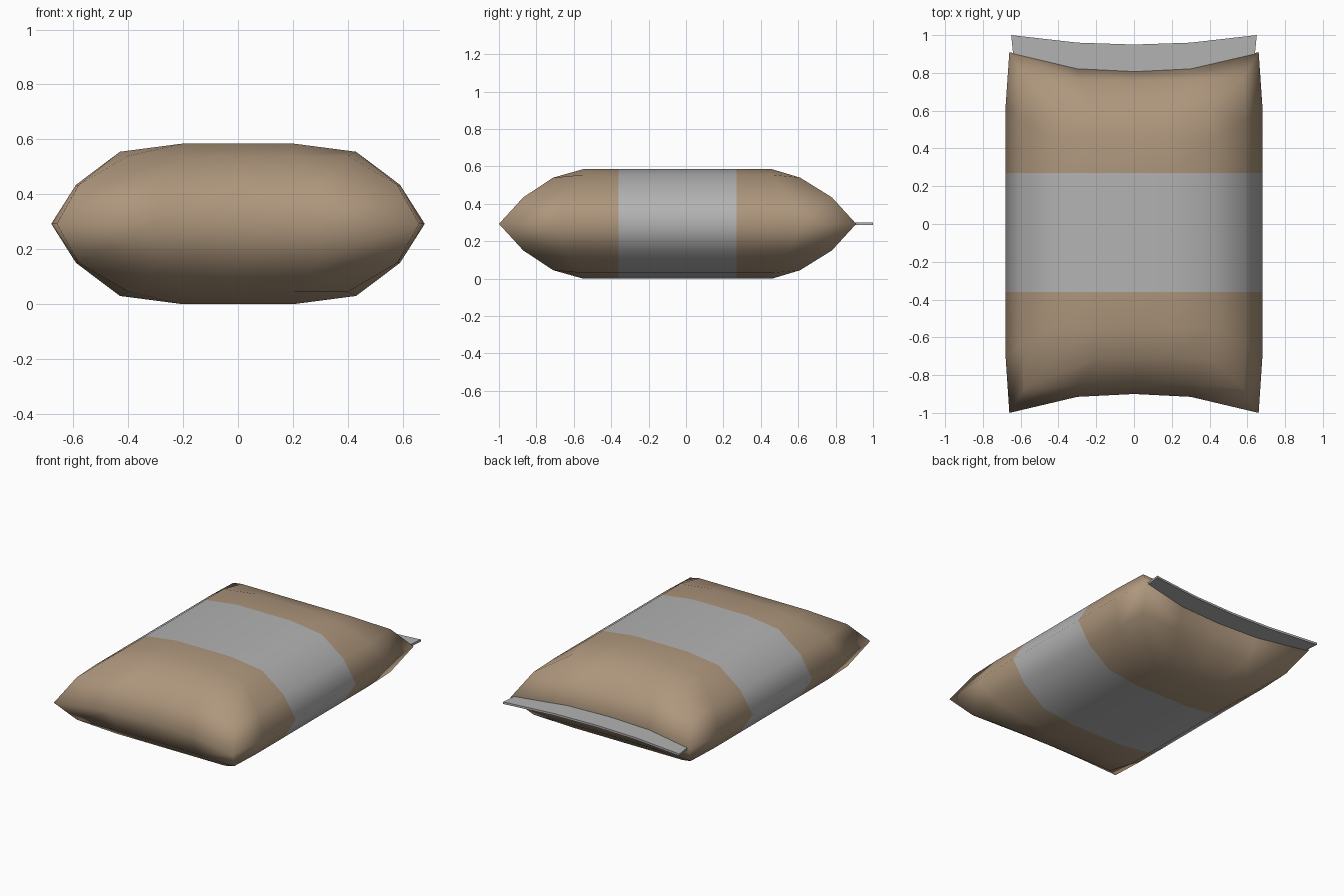
import bpy, bmesh

if "Cube" in bpy.data.objects:
    bpy.data.objects.remove(bpy.data.objects["Cube"])


def material(name, rgb):
    m = bpy.data.materials.new(name)
    m.diffuse_color = (*rgb, 1)
    m.use_nodes = True
    m.node_tree.nodes["Principled BSDF"].inputs["Base Color"].default_value = m.diffuse_color
    return m


brown = material("sack brown", (0.42, 0.305, 0.202))
gray = material("label gray", (0.45, 0.45, 0.45))


def make_object(name, bm, mats):
    bmesh.ops.recalc_face_normals(bm, faces=bm.faces[:])
    me = bpy.data.meshes.new(name)
    bm.to_mesh(me)
    bm.free()
    for m in mats:
        me.materials.append(m)
    ob = bpy.data.objects.new(name, me)
    bpy.context.collection.objects.link(ob)
    bpy.context.view_layer.objects.active = ob
    ob.select_set(True)
    return ob


# Sack: surface of a 4 x 5 x 4 block, shaped ring by ring away from the seam
NX, NY, NZ = 4, 5, 4
MID = 0.2925
ROWS = [[-1, -.70, -.36, .27, .62, .91],      # seam ring
        [-.87, -.64, -.36, .27, .55, .78],    # shoulder ring
        [-.71, -.55, -.36, .27, .46, .61]]    # top and bottom panel
SIDE_X = [(.66, .68), (.58, .59), (.40, .43)]  # at the ends, along the middle
INNER_X = [.30, .29, .20]
PULL = [(0, .085, .10), (0, .015, .02), (0, 0, 0)]  # ends curve inward


def sack_point(i, j, k):
    ring = abs(k - 2)
    end = j in (0, NY)
    col = 2 - abs(i - 2)
    x = (SIDE_X[ring][0 if end else 1], INNER_X[ring], 0)[col]
    x *= 1 if i > 2 else -1
    y = ROWS[ring][j]
    if end:
        y += PULL[ring][col] * (1 if j == 0 else -1)
    if ring < 2:
        h = (0, .142)[ring]
    else:
        h = .2475 if end else (.2625 if col == 0 else .2925)
    return x, y, MID + (h if k > 2 else -h)


bm = bmesh.new()
verts = {}


def vert(key):
    if key not in verts:
        verts[key] = bm.verts.new(sack_point(*key))
    return verts[key]


def panel(na, nb, key):
    for a in range(na):
        for b in range(nb):
            keys = [key(a, b), key(a + 1, b), key(a + 1, b + 1), key(a, b + 1)]
            f = bm.faces.new([vert(q) for q in keys])
            # gray label wraps all round the middle row
            f.material_index = int({q[1] for q in keys} == {2, 3})
            f.smooth = True


for k in (0, NZ):
    panel(NX, NY, lambda a, b: (a, b, k))
for j in (0, NY):
    panel(NX, NZ, lambda a, b: (a, j, b))
for i in (0, NX):
    panel(NY, NZ, lambda a, b: (i, a, b))
make_object("sack", bm, [brown, gray])

# Closing strip: thin curved flap along the back seam
bm = bmesh.new()
xs = (-1, -.46, 0, .46, 1)
inner = (.90, .82, .805, .82, .90)
outer = (1.0, .96, .95, .96, 1.0)
loops = []
for x, a, b in zip(xs, inner, outer):
    loops.append([bm.verts.new(p) for p in (
        (x * .64, a, .287), (x * .65, b, .287), (x * .65, b, .301), (x * .64, a, .301))])
for p, q in zip(loops, loops[1:]):
    for n in range(4):
        bm.faces.new((p[n], p[(n + 1) % 4], q[(n + 1) % 4], q[n]))
bm.faces.new(loops[0])
bm.faces.new(loops[-1])
bpy.ops.object.select_all(action='DESELECT')
make_object("closing_strip", bm, [gray])
bpy.ops.object.shade_smooth_by_angle()
